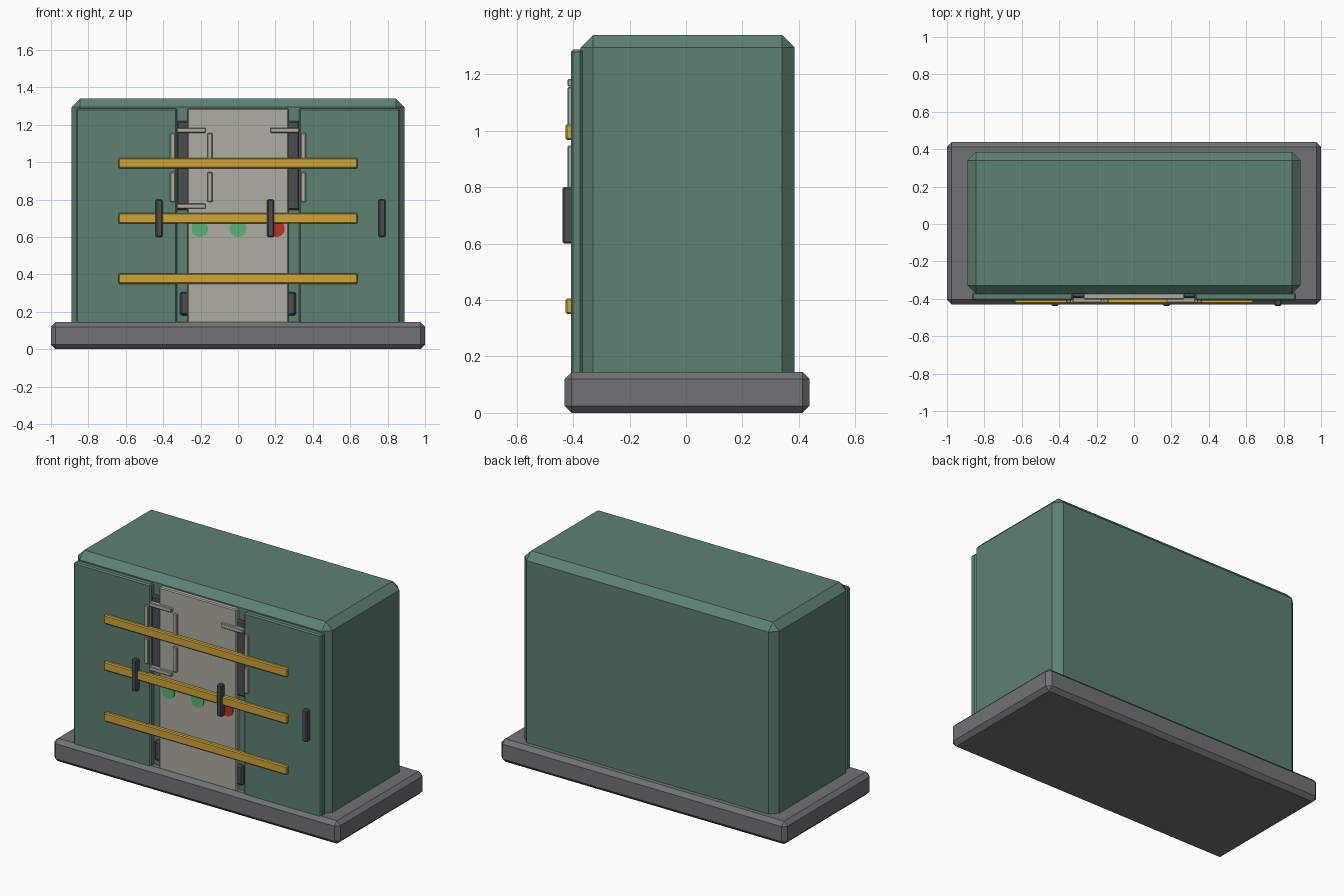
import bpy, bmesh
from math import radians
from mathutils import Matrix

if "Cube" in bpy.data.objects:
    bpy.data.objects.remove(bpy.data.objects["Cube"])


def material(name, rgb):
    m = bpy.data.materials.new(name)
    m.diffuse_color = (*rgb, 1)
    m.use_nodes = True
    m.node_tree.nodes["Principled BSDF"].inputs["Base Color"].default_value = m.diffuse_color
    return m


GREEN = material("cabinet_green", (0.11, 0.22, 0.17))
GREY = material("plinth_grey", (0.16, 0.17, 0.175))
DARK = material("dark_metal", (0.07, 0.075, 0.08))
PALE = material("pale_panel", (0.42, 0.42, 0.36))
YELLOW = material("yellow_trim", (0.62, 0.38, 0.04))
LAMP_GREEN = material("lamp_green", (0.10, 0.45, 0.18))
LAMP_RED = material("lamp_red", (0.50, 0.03, 0.02))


def add(name, bm, mat, bevel=0.0):
    me = bpy.data.meshes.new(name)
    bm.to_mesh(me)
    bm.free()
    me.materials.append(mat)
    ob = bpy.data.objects.new(name, me)
    bpy.context.collection.objects.link(ob)
    if bevel:
        b = ob.modifiers.new("chamfer", 'BEVEL')
        b.width, b.segments = bevel, 1
    return ob


def box(name, x, y, z, mat, bevel=0.0):
    """Box from (min, max) ranges with a one-segment chamfer."""
    bm = bmesh.new()
    bmesh.ops.create_cube(bm, size=1)
    for v in bm.verts:
        for i, (lo, hi) in enumerate((x, y, z)):
            v.co[i] = lo if v.co[i] < 0 else hi
    return add(name, bm, mat, bevel)


def lamp(name, x, z, mat, r=0.045):
    bm = bmesh.new()
    bmesh.ops.create_cone(bm, cap_ends=True, segments=24, radius1=r, radius2=r, depth=0.03)
    bm.transform(Matrix.Translation((x, -0.393, z)) @ Matrix.Rotation(radians(90), 4, 'X'))
    ob = add(name, bm, mat)
    for p in ob.data.polygons:
        p.use_smooth = len(p.vertices) == 4
    ob.data.set_sharp_from_angle(angle=radians(40))


# plinth and cabinet body
box("plinth", (-1, 1), (-0.43, 0.438), (0, 0.145), GREY, 0.025)
box("cabinet_body", (-0.89, 0.89), (-0.374, 0.385), (0.01, 1.34), GREEN, 0.045)

# side doors
for side, s in (("left", -1), ("right", 1)):
    box(side + "_door", (s * 0.596 - 0.27, s * 0.596 + 0.27), (-0.408, -0.367),
        (0.1, 1.288), GREEN, 0.008)

# centre panel with the dark plates behind it
box("centre_panel", (-0.27, 0.27), (-0.403, -0.367), (0.1, 1.288), PALE, 0.006)
box("display_plate", (-0.33, 0.33), (-0.396, -0.367), (0.745, 1.22), DARK, 0.008)
box("lower_plate", (-0.31, 0.31), (-0.396, -0.367), (0.18, 0.307), DARK, 0.01)

# display bars: a closed ring on the left, an open hook on the right
H, V = (0.0775, 0.0135), (0.0135, 0.08)
ring = [(0, 1.17, H), (0, 0.765, H)] + [(dx, z, V) for dx in (-0.1, 0.1) for z in (1.075, 0.867)]
hook = [(0, 1.17, H), (0.1, 1.075, V), (0.1, 0.867, V)]
for cx, label, bars in ((-0.25, "left", ring), (0.25, "right", hook)):
    for i, (dx, z, (hx, hz)) in enumerate(bars):
        x = cx + dx
        box(f"{label}_display_bar_{i + 1}", (x - hx, x + hx), (-0.42, -0.39),
            (z - hz, z + hz), PALE, 0.004)

# yellow trim rails
for i, z in enumerate((0.378, 0.70, 0.995)):
    box(f"trim_rail_{i + 1}", (-0.64, 0.64), (-0.427, -0.397), (z - 0.028, z + 0.028), YELLOW, 0.006)

# upright handles
for i, x in enumerate((-0.422, 0.174, 0.77)):
    box(f"handle_{i + 1}", (x - 0.018, x + 0.018), (-0.438, -0.402), (0.60, 0.80), DARK, 0.006)

# indicator lamps
for i, (x, mat) in enumerate(((-0.205, LAMP_GREEN), (0, LAMP_GREEN), (0.205, LAMP_RED))):
    lamp(f"indicator_lamp_{i + 1}", x, 0.645, mat)
